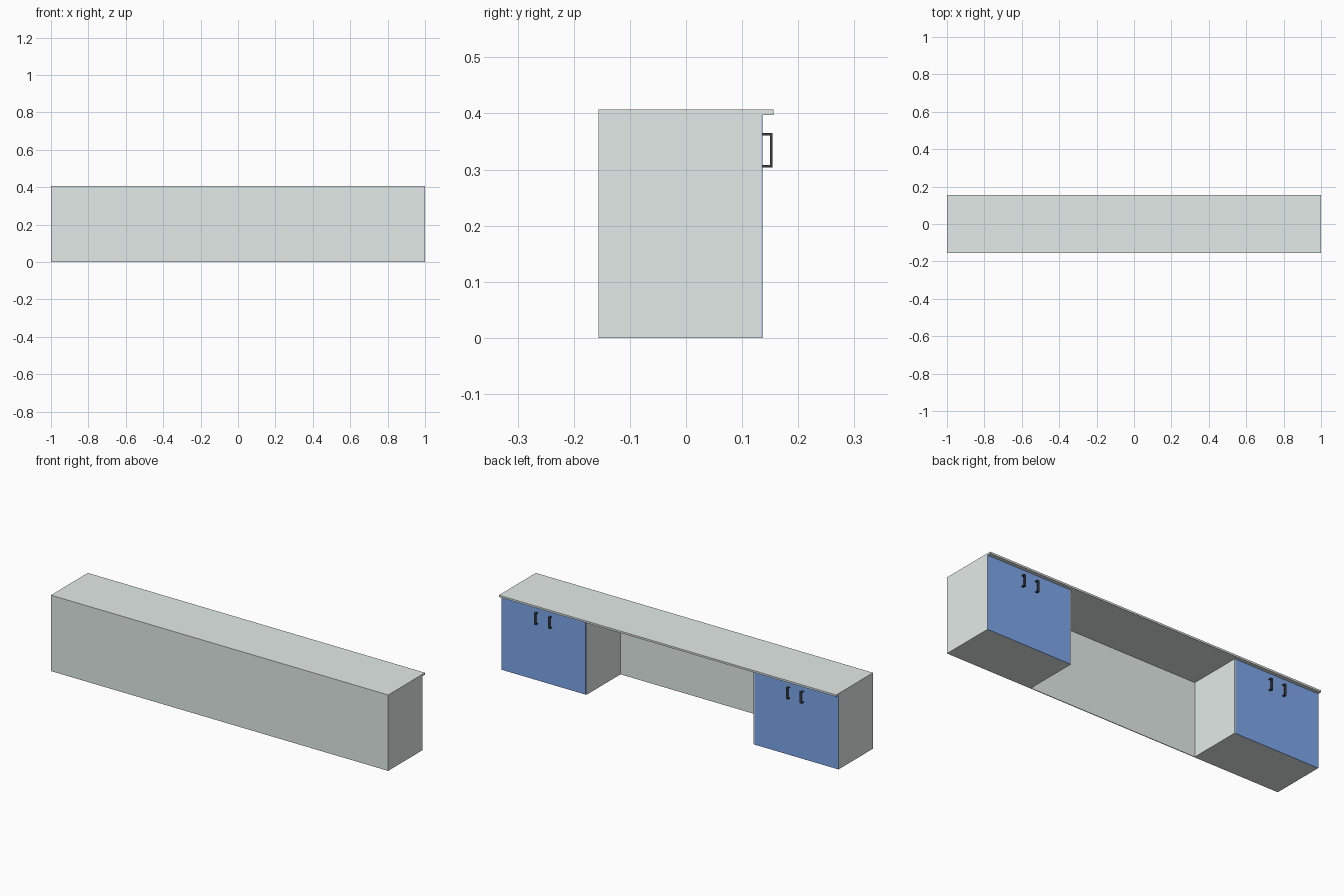
import bpy
import bmesh
from mathutils import Vector

if "Cube" in bpy.data.objects:
    bpy.data.objects.remove(bpy.data.objects["Cube"])


def material(name, color):
    m = bpy.data.materials.new(name)
    m.diffuse_color = color
    m.use_nodes = True
    m.node_tree.nodes["Principled BSDF"].inputs["Base Color"].default_value = m.diffuse_color
    return m


pale = material("pale_grey_green", (0.76, 0.83, 0.805, 1))
blue = material("blue_door", (0.21, 0.39, 0.84, 1))
dark = material("dark_metal", (0.05, 0.05, 0.055, 1))


def boxes(name, spans, mat):
    """One object made of boxes given as ((x0, x1), (y0, y1), (z0, z1))."""
    bm = bmesh.new()
    for span in spans:
        lo, hi = (Vector(c) for c in zip(*span))
        verts = bmesh.ops.create_cube(bm, size=1)["verts"]
        for v in verts:
            v.co = (lo + hi) / 2 + v.co * (hi - lo)
    me = bpy.data.meshes.new(name)
    bm.to_mesh(me)
    bm.free()
    ob = bpy.data.objects.new(name, me)
    bpy.context.collection.objects.link(ob)
    me.materials.append(mat)
    return ob


BACK, FACE, EDGE = -0.156, 0.1345, 0.156  # back, cabinet face, counter edge
DOOR = 0.136                              # outer door surface
UNDER, TOP = 0.397, 0.407                 # counter slab
INNER = 0.495                             # inner side of the cabinets

# Counter slab and thin panel closing the knee space
boxes("countertop", [((-1, 1), (BACK, EDGE), (UNDER, TOP))], pale)
boxes("back_panel", [((-INNER, INNER), (BACK, BACK + 0.004), (0, UNDER))], pale)

for side, s in (("left", -1), ("right", 1)):
    # Cabinet, with a door leaving a narrow strip at the inner edge
    width = tuple(sorted((s * INNER, s)))
    door = tuple(sorted((s * (INNER + 0.005), s)))
    boxes(side + "_cabinet", [(width, (BACK, FACE), (0, UNDER))], pale)
    boxes(side + "_door", [(door, (FACE, DOOR), (0, UNDER))], blue)

    # Pair of square-bar handles around the cabinet centre
    for label, dx in (("inner", -0.041), ("outer", 0.041)):
        c = s * (0.747 + dx)
        hx = (c - 0.006, c + 0.006)
        boxes(f"{side}_{label}_handle", [
            (hx, (0.150, 0.154), (0.304, 0.365)),
            (hx, (DOOR, 0.150), (0.304, 0.308)),
            (hx, (DOOR, 0.150), (0.361, 0.365)),
        ], dark)
